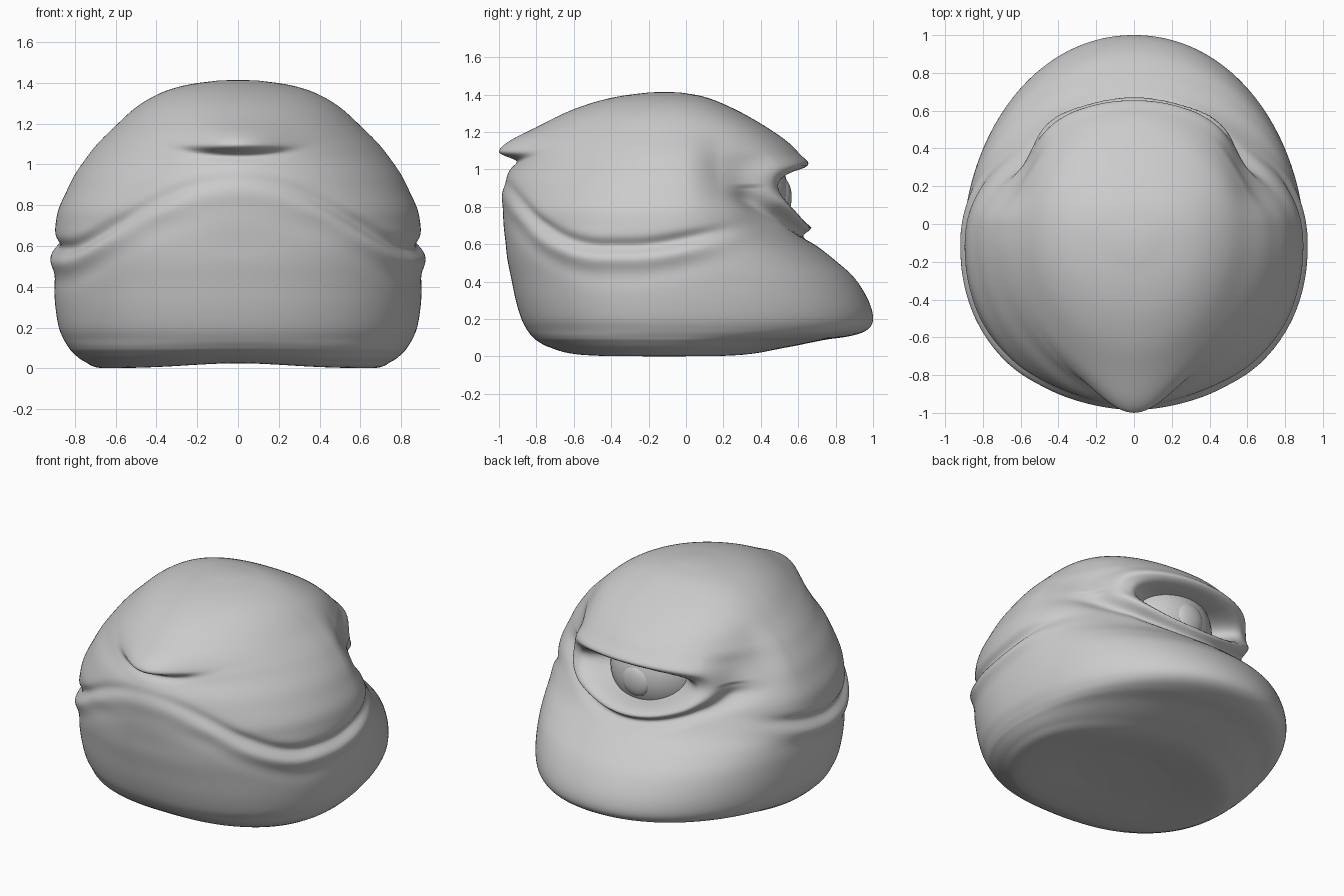
import bpy, bmesh, math

if "Cube" in bpy.data.objects:
    bpy.data.objects.remove(bpy.data.objects["Cube"])

grey = bpy.data.materials.new("plain grey")
grey.diffuse_color = (0.6, 0.6, 0.6, 1)
grey.use_nodes = True
grey.node_tree.nodes["Principled BSDF"].inputs["Base Color"].default_value = grey.diffuse_color

CY = -0.1          # axis the rings are built around
SEG, STEPS = 256, 7
# ring rows: height, front y, back y, half width, back roundness
ROWS = [
    (0.02, 0.10, -0.30, 0.32, 2.2), (0.00, 0.36, -0.61, 0.65, 2.25),
    (0.035, 0.54, -0.73, 0.755, 2.25), (0.08, 0.73, -0.80, 0.812, 2.25),
    (0.105, 0.88, -0.825, 0.832, 2.25), (0.14, 0.97, -0.85, 0.853, 2.2),
    (0.20, 1.00, -0.88, 0.878, 2.2), (0.30, 0.975, -0.91, 0.895, 2.2),
    (0.42, 0.90, -0.935, 0.903, 2.2), (0.52, 0.79, -0.955, 0.905, 2.2),
    (0.61, 0.68, -0.965, 0.90, 2.2), (0.70, 0.615, -0.975, 0.895, 2.1),
    (0.78, 0.60, -0.98, 0.88, 2.05), (0.87, 0.595, -0.98, 0.84, 1.95),
    (0.95, 0.60, -0.965, 0.80, 1.87), (1.03, 0.605, -0.925, 0.745, 1.8),
    (1.10, 0.59, -0.90, 0.69, 1.75), (1.18, 0.50, -0.84, 0.61, 1.75),
    (1.28, 0.34, -0.69, 0.50, 1.8), (1.35, 0.20, -0.52, 0.38, 1.9),
    (1.39, 0.09, -0.36, 0.25, 2.0), (1.411, -0.03, -0.20, 0.10, 2.0),
]


def gauss(v, s):
    return math.exp(-(v / s) ** 2)


def smooth(a, b, v):
    t = min(1, max(0, (v - a) / (b - a)))
    return t * t * (3 - 2 * t)


def catmull(a, b, c, d, t):
    return 0.5 * (2 * b + (c - a) * t + (2 * a - 5 * b + 4 * c - d) * t * t
                  + (3 * b - a - 3 * c + d) * t ** 3)


def relief(x, y, z):
    """Outward offset for the folds, tuft and eye socket."""
    d = 0
    # jaw fold around the sides and back
    arch = max(0, 1 - (x / 0.84) ** 2) ** 1.5 if y < 0 else 0
    line = 0.59 + 0.34 * arch + 0.10 * smooth(-0.3, 0.4, y)
    power = (1 - 0.8 * arch) * (1 - smooth(-0.1, 0.42, y))
    h = z - line
    d += power * (0.016 * gauss(h + 0.07, 0.045) - 0.032 * gauss(h, 0.035)
                  - 0.006 * gauss(h + 0.16, 0.05))
    # pointed tuft at the back with a curved fold beneath
    if y < CY:
        t = z - 1.1
        d += 0.10 * gauss(x, 0.2) * gauss(t, 0.1 if t > 0 else 0.045)
        d -= 0.035 * gauss(x, 0.24) * gauss(z - 1.045 - 0.3 * x * x, 0.025)
    # wide eye socket, lids, the fold under the lower lid, hollow temples
    if y > 0:
        mid = 0.86 + 0.05 * min(1, (x / 0.45) ** 2)
        s = math.hypot(x / 0.38, (z - mid) / 0.125)
        fade = smooth(0.05, 0.38, y)
        top = z > mid
        d -= 0.20 * (1 - smooth(0.85, 1.15, s))
        d += fade * 0.05 * gauss(s - 1.36, 0.32 if top and s > 1.36 else 0.22)
        if not top:
            d -= fade * 0.03 * gauss(s - 1.8, 0.22) * smooth(0, 0.08, mid - z)
        d -= 0.08 * smooth(0, 0.2, y) * gauss(abs(x) - 0.62, 0.17) * gauss(z - 0.93, 0.2)
    return d


def build_head():
    bm = bmesh.new()
    rings = []
    last = len(ROWS) - 1
    for i in range(last):
        quad = [ROWS[min(last, max(0, i + k))] for k in (-1, 0, 1, 2)]
        for j in range(STEPS + (i == last - 1)):
            z, yf, yb, w, nb = (catmull(*v, j / STEPS) for v in zip(*quad))
            nf = 2.05 + 0.3 * smooth(1.12, 1.26, z)
            ring = []
            for k in range(SEG):
                a = 2 * math.pi * k / SEG
                c, s = math.cos(a), math.sin(a)
                n = nf if s > 0 else nb
                rad = (abs(c) ** n + abs(s) ** n) ** (-1 / n)
                x = w * c * rad
                y = CY + (yf - CY if s > 0 else CY - yb) * s * rad
                d = relief(x, y, z)
                length = math.hypot(x, y - CY)
                x, y = x * (1 + d / length), y + (y - CY) * d / length
                lift = 0.025 * gauss(x, 0.35) * math.exp(-max(z, 0) / 0.06)
                ring.append(bm.verts.new((x, y, max(z, 0) + lift)))
            rings.append(ring)
    for lo, hi in zip(rings, rings[1:]):
        for k in range(SEG):
            m = (k + 1) % SEG
            bm.faces.new((lo[k], lo[m], hi[m], hi[k]))
    # close the underside and the crown
    for ring, z in ((rings[0], 0.035), (rings[-1], 1.415)):
        tip = bm.verts.new((0, -0.12, z))
        for k in range(SEG):
            bm.faces.new((ring[k], ring[(k + 1) % SEG], tip))
    bmesh.ops.recalc_face_normals(bm, faces=bm.faces)
    mesh = bpy.data.meshes.new("head")
    bm.to_mesh(mesh)
    bm.free()
    ob = bpy.data.objects.new("head", mesh)
    bpy.context.collection.objects.link(ob)
    return ob


def ball(name, loc, scale):
    bpy.ops.mesh.primitive_uv_sphere_add(segments=48, ring_count=24, location=loc)
    ob = bpy.context.object
    ob.name = name
    ob.scale = scale
    return ob


parts = [
    build_head(),
    ball("eyeball", (0, 0.25, 0.86), (0.32, 0.30, 0.30)),
    ball("iris", (0, 0.52, 0.85), (0.10, 0.045, 0.10)),
]
for ob in parts:
    ob.data.materials.append(grey)
    for p in ob.data.polygons:
        p.use_smooth = True
